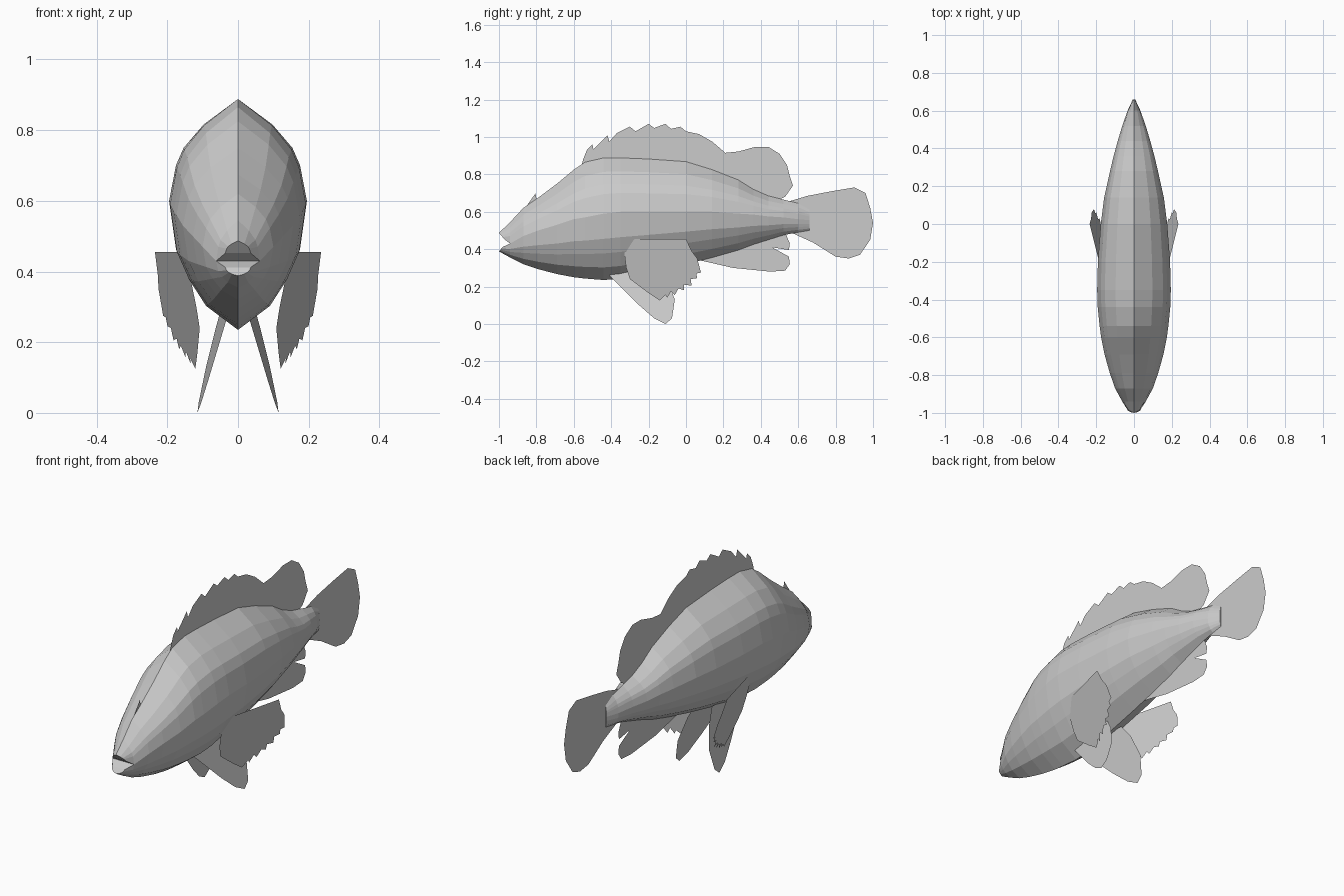
import bpy, bmesh

grey = bpy.data.materials.new("grey")
grey.diffuse_color = (0.6, 0.6, 0.6, 1)


def finish(bm, name):
    me = bpy.data.meshes.new(name)
    bm.to_mesh(me)
    bm.free()
    me.materials.append(grey)
    ob = bpy.data.objects.new(name, me)
    bpy.context.collection.objects.link(ob)
    return ob


# ---- body: stations of (y, bottom, widest height, top, half width)
STATIONS = [
    (-0.94, 0.355, 0.43, 0.545, 0.062), (-0.87, 0.32, 0.47, 0.62, 0.10),
    (-0.79, 0.293, 0.50, 0.675, 0.128), (-0.69, 0.267, 0.53, 0.75, 0.156),
    (-0.60, 0.25, 0.56, 0.825, 0.174), (-0.54, 0.243, 0.57, 0.865, 0.182),
    (-0.44, 0.235, 0.59, 0.888, 0.192), (-0.35, 0.242, 0.60, 0.888, 0.195),
    (-0.20, 0.275, 0.60, 0.882, 0.191), (0.0, 0.32, 0.60, 0.868, 0.176),
    (0.14, 0.355, 0.60, 0.825, 0.158), (0.28, 0.395, 0.59, 0.77, 0.127),
    (0.36, 0.425, 0.585, 0.72, 0.108), (0.44, 0.45, 0.575, 0.685, 0.086),
    (0.52, 0.475, 0.57, 0.665, 0.062), (0.60, 0.49, 0.56, 0.645, 0.034),
    (0.66, 0.50, 0.555, 0.612, 0.006),
]
# section shape: (fraction of height from widest line, fraction of width)
UPPER = [(0, 1), (0.35, 0.9), (0.52, 0.79), (0.75, 0.5), (1, 0)]
LOWER = [(0, 1), (0.38, 0.9), (0.6, 0.72), (0.81, 0.47), (1, 0)]


def half_ring(bm, shape, y, mid, end, hw, setback=0.0):
    """Points from the right widest point over the ridge to the left one."""
    pts = [(w * hw, t) for t, w in shape] + [(-w * hw, t) for t, w in shape[-2::-1]]
    return [bm.verts.new((x, y + setback * (1 - t), mid + (end - mid) * t)) for x, t in pts]


bm = bmesh.new()
for shape, side in ((UPPER, 3), (LOWER, 1)):
    rings = [half_ring(bm, shape, s[0], s[2], s[side], s[4]) for s in STATIONS]
    # jaw tip, sloping back into the open mouth
    if shape is UPPER:
        jaw = half_ring(bm, shape, -1.0, 0.452, 0.487, 0.036, 0.03)
    else:
        jaw = half_ring(bm, shape, -1.0, 0.412, 0.388, 0.036, 0.02)
    rings.insert(0, jaw)
    for a, b in zip(rings, rings[1:]):
        for i in range(len(a) - 1):
            bm.faces.new((a[i], a[i + 1], b[i + 1], b[i]))
    bm.faces.new(jaw)
    bm.faces.new(rings[-1])
    bm.faces.new((jaw[0], jaw[-1], rings[1][-1], rings[1][0]))  # mouth lining
bmesh.ops.remove_doubles(bm, verts=bm.verts, dist=0.0005)
bmesh.ops.recalc_face_normals(bm, faces=bm.faces)
finish(bm, "body")


# ---- fins: thin sheets given by a (y, z) outline and an x rule
def fin(name, outline, x_rule=lambda y, z: 0.0, side=1):
    bm = bmesh.new()
    f = bm.faces.new([bm.verts.new((side * x_rule(y, z), y, z)) for y, z in outline])
    f.normal_update()
    if f.normal.x * side < 0:
        f.normal_flip()
    bmesh.ops.triangulate(bm, faces=[f])
    finish(bm, name)


fin("dorsal_fin", [
    (-0.56, 0.84), (-0.55, 0.88), (-0.53, 0.93), (-0.50, 0.96), (-0.495, 0.935),
    (-0.42, 1.01), (-0.41, 0.975), (-0.37, 1.02), (-0.30, 1.055), (-0.27, 1.03),
    (-0.20, 1.07), (-0.17, 1.048), (-0.11, 1.07), (-0.08, 1.043), (-0.03, 1.055),
    (0.0, 1.03), (0.07, 1.015), (0.14, 0.975), (0.21, 0.915), (0.28, 0.922),
    (0.37, 0.947), (0.44, 0.947), (0.50, 0.91), (0.54, 0.85), (0.555, 0.79),
    (0.572, 0.74), (0.53, 0.68), (0.47, 0.65), (0.36, 0.69), (0.28, 0.74),
    (0.0, 0.84), (-0.4, 0.85)])
fin("tail_fin", [
    (0.55, 0.655), (0.65, 0.685), (0.78, 0.71), (0.90, 0.73), (0.96, 0.70),
    (0.985, 0.62), (1.0, 0.54), (0.985, 0.45), (0.93, 0.37), (0.87, 0.35),
    (0.80, 0.36), (0.68, 0.435), (0.57, 0.485)])
fin("anal_fin", [
    (0.05, 0.345), (0.12, 0.33), (0.25, 0.30), (0.45, 0.28), (0.53, 0.285),
    (0.555, 0.32), (0.55, 0.36), (0.46, 0.41), (0.55, 0.395), (0.555, 0.43),
    (0.53, 0.49), (0.40, 0.46), (0.20, 0.40)])
fin("nostril_spike", [(-0.86, 0.62), (-0.805, 0.698), (-0.795, 0.65)])

PECTORAL = [
    (-0.30, 0.455), (0.0, 0.455), (0.03, 0.39), (0.06, 0.35), (0.08, 0.275),
    (0.055, 0.27), (0.06, 0.245), (0.025, 0.24), (0.03, 0.205), (-0.01, 0.21),
    (-0.01, 0.18), (-0.04, 0.19), (-0.06, 0.155), (-0.08, 0.175), (-0.10, 0.14),
    (-0.11, 0.155), (-0.14, 0.125), (-0.20, 0.165), (-0.30, 0.24), (-0.32, 0.30),
    (-0.33, 0.38)]
PELVIC = [
    (-0.41, 0.26), (-0.33, 0.18), (-0.25, 0.10), (-0.17, 0.03), (-0.11, 0.0),
    (-0.075, 0.03), (-0.06, 0.13), (-0.10, 0.24), (-0.15, 0.31), (-0.30, 0.30)]
for label, s in (("right", 1), ("left", -1)):
    fin(label + "_pectoral_fin", PECTORAL,
        lambda y, z: 0.235 + 0.25 * y + 0.24 * (z - 0.455), s)
    fin(label + "_pelvic_fin", PELVIC,
        lambda y, z: 0.115 + 0.08 * (y + 0.11) - 0.22 * z, s)
